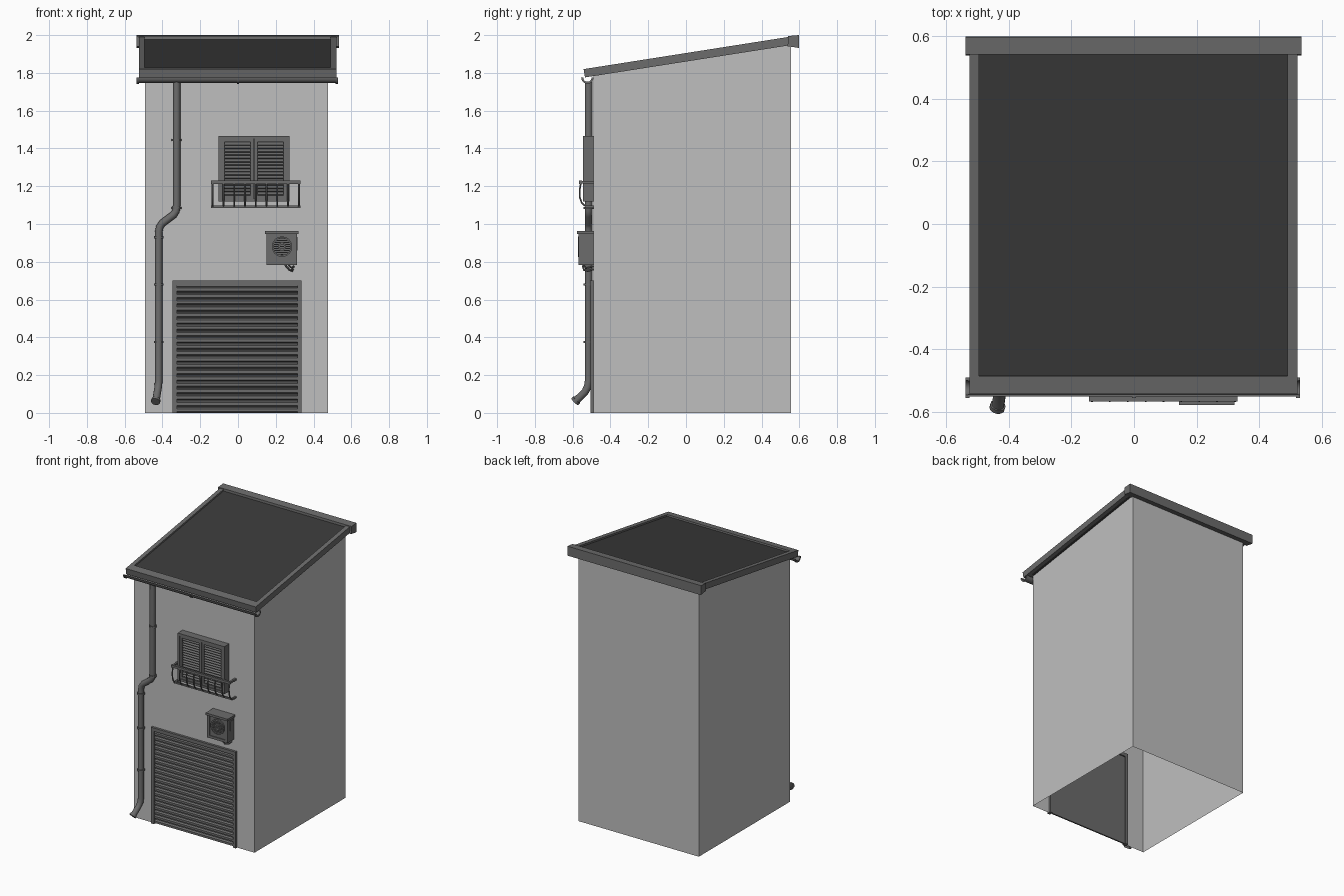
import bpy, bmesh, math
from mathutils import Vector, Matrix

if "Cube" in bpy.data.objects:
    bpy.data.objects.remove(bpy.data.objects["Cube"])


def material(name, v):
    m = bpy.data.materials.new(name)
    m.diffuse_color = (v, v, v, 1)
    m.use_nodes = True
    m.node_tree.nodes["Principled BSDF"].inputs["Base Color"].default_value = m.diffuse_color
    return m


WALL = material("light_grey_plaster", 0.52)
METAL = material("mid_grey_metal", 0.15)
ROOF = material("dark_grey_roofing", 0.043)


def add(name, bm, mat, smooth=False):
    bmesh.ops.recalc_face_normals(bm, faces=bm.faces)
    me = bpy.data.meshes.new(name)
    bm.to_mesh(me)
    bm.free()
    me.materials.append(mat)
    ob = bpy.data.objects.new(name, me)
    bpy.context.collection.objects.link(ob)
    if smooth:
        bpy.ops.object.select_all(action='DESELECT')
        ob.select_set(True)
        bpy.context.view_layer.objects.active = ob
        bpy.ops.object.shade_smooth_by_angle(angle=math.radians(40))
    return ob


def put_box(bm, lo, hi, tilt=0):
    lo, hi = Vector(lo), Vector(hi)
    mtx = (Matrix.Translation((lo + hi) / 2) @ Matrix.Rotation(tilt, 4, 'X')
           @ Matrix.Diagonal((*(hi - lo), 1)))
    bmesh.ops.create_cube(bm, size=1, matrix=mtx)


def boxes(name, spans, mat=METAL):
    bm = bmesh.new()
    for s in spans:
        put_box(bm, *s)
    return add(name, bm, mat)


def prism(name, profile, x0, x1, mat, smooth=False):
    """Extrude a closed (y, z) profile along x."""
    bm = bmesh.new()
    f = bm.faces.new([bm.verts.new((x0, y, z)) for y, z in profile])
    g = bmesh.ops.extrude_face_region(bm, geom=[f])
    bmesh.ops.translate(bm, vec=(x1 - x0, 0, 0),
                        verts=[v for v in g['geom'] if isinstance(v, bmesh.types.BMVert)])
    return add(name, bm, mat, smooth)


def put_tube(bm, pts, r, n=8):
    """Sweep a circle of n sides along a path, with capped ends."""
    pts = [Vector(p) for p in pts]
    rings = []
    for i, p in enumerate(pts):
        d = (pts[min(i + 1, len(pts) - 1)] - pts[max(i - 1, 0)]).normalized()
        ref = Vector((1, 0, 0)) if abs(d.x) < 0.9 else Vector((0, 1, 0))
        u = (ref - d * ref.dot(d)).normalized()
        w = d.cross(u)
        rings.append([bm.verts.new(p + r * (u * math.cos(a) + w * math.sin(a)))
                      for a in (2 * math.pi * k / n for k in range(n))])
    for a, b in zip(rings, rings[1:]):
        for k in range(n):
            bm.faces.new((a[k], a[(k + 1) % n], b[(k + 1) % n], b[k]))
    bm.faces.new(rings[0])
    bm.faces.new(rings[-1])


def tubes(name, items, n=8):
    bm = bmesh.new()
    for pts, r in items:
        put_tube(bm, pts, r, n)
    return add(name, bm, METAL, True)


# Walls: open-bottomed shell with a doorway in the front
XL, XR, YF, YB, ZF, ZB = -0.492, 0.476, -0.49, 0.555, 1.79, 1.95
bm = bmesh.new()
for face in (
    [(XL, YF, 0), (-0.335, YF, 0), (-0.335, YF, 0.685), (0.325, YF, 0.685),
     (0.325, YF, 0), (XR, YF, 0), (XR, YF, ZF), (XL, YF, ZF)],
    [(XR, YF, 0), (XR, YB, 0), (XR, YB, ZB), (XR, YF, ZF)],
    [(XR, YB, 0), (XL, YB, 0), (XL, YB, ZB), (XR, YB, ZB)],
    [(XL, YB, 0), (XL, YF, 0), (XL, YF, ZF), (XL, YB, ZB)],
):
    bm.faces.new([bm.verts.new(p) for p in face])
bmesh.ops.remove_doubles(bm, verts=bm.verts, dist=1e-5)
add("walls", bm, WALL)


# Sloped roof: panel, edge trim and ridge cap
def slab(y0, y1, drop=0.0):
    top = lambda y: 1.82 + 0.157 * (y + 0.542) - drop
    low = lambda y: 1.776 + 0.157 * (y + 0.535)
    return [(y0, top(y0)), (y1, top(y1)), (y1 + 0.007, low(y1 + 0.007)), (y0 + 0.007, low(y0 + 0.007))]


prism("roof_panel", slab(-0.5, 0.55, 0.012), -0.5, 0.495, ROOF)
prism("roof_trim_left", slab(-0.542, 0.55), -0.525, -0.495, METAL)
prism("roof_trim_right", slab(-0.542, 0.55), 0.49, 0.522, METAL)
prism("roof_trim_front", slab(-0.542, -0.485), -0.51, 0.51, METAL)
prism("ridge_cap", [(0.541, 1.995), (0.597, 2.0), (0.598, 1.932), (0.538, 1.941)], -0.538, 0.535, METAL)


# Half-round gutter with end rims
def half_round(r, t):
    arc = [math.pi + math.pi * k / 10 for k in range(11)]
    pts = [(r * math.cos(a), r * math.sin(a)) for a in arc]
    pts += [((r - t) * math.cos(a), (r - t) * math.sin(a)) for a in reversed(arc)]
    return [(-0.522 + y, 1.775 + z) for y, z in pts]


prism("gutter", half_round(0.028, 0.006), -0.53, 0.525, METAL, True)
for side, x in (("left", -0.537), ("middle", -0.006), ("right", 0.517)):
    prism("gutter_rim_" + side, half_round(0.033, 0.01), x, x + 0.012, METAL, True)

# Downpipe with collars and an outward foot
PY = -0.516
tubes("downpipe", [([(-0.325, PY, 1.755), (-0.325, PY, 1.10), (-0.328, PY, 1.07), (-0.34, PY, 1.05),
                     (-0.40, PY, 1.005), (-0.414, PY, 0.985), (-0.42, PY, 0.955), (-0.42, PY, 0.17),
                     (-0.422, -0.52, 0.14), (-0.427, -0.535, 0.11), (-0.435, -0.585, 0.062)], 0.02)], 12)
collars = [([(x, PY, z - 0.006), (x, PY, z + 0.006)], 0.026)
           for x, z in ((-0.325, 1.445), (-0.325, 1.085), (-0.42, 0.93), (-0.42, 0.68), (-0.42, 0.375))]
collars.append([[(-0.434, -0.578, 0.069), (-0.437, -0.588, 0.059)], 0.025])
tubes("downpipe_collars", collars, 12)

# Roller door: ribbed shutter in a thin frame
N, H = 20, 0.672
rib = []
for i in range(N):
    z, s = H * i / N, H / N
    rib += [(-0.487, z), (-0.499, z + 0.2 * s), (-0.499, z + 0.65 * s), (-0.487, z + 0.85 * s)]
rib += [(-0.487, H), (-0.48, H), (-0.48, 0)]
prism("roller_door", rib, -0.33, 0.322, METAL)
boxes("door_frame", [((-0.347, -0.506, 0), (-0.323, -0.475, 0.70)),
                     ((0.315, -0.506, 0), (0.336, -0.475, 0.70)),
                     ((-0.347, -0.507, 0.675), (0.336, -0.475, 0.70))])

# Window frame and louvred shutters
WX0, WX1, WZ0, WZ1, WY = -0.103, 0.272, 1.12, 1.465, -0.546
boxes("window_frame", [((WX0, WY, WZ0), (WX0 + 0.016, YF, WZ1)), ((WX1 - 0.016, WY, WZ0), (WX1, YF, WZ1)),
                       ((WX0, WY, WZ1 - 0.016), (WX1, YF, WZ1)), ((WX0, WY, WZ0), (WX1, YF, WZ0 + 0.016)),
                       ((WX0, -0.51, WZ0), (WX1, YF, WZ1))])
mid = (WX0 + WX1) / 2
for side, x0, x1 in (("left", WX0 + 0.016, mid - 0.002), ("right", mid + 0.002, WX1 - 0.016)):
    z0, z1, y = WZ0 + 0.016, WZ1 - 0.016, -0.54
    spans = [((x0, y, z0), (x0 + 0.016, -0.505, z1)), ((x1 - 0.016, y, z0), (x1, -0.505, z1)),
             ((x0, y, z0), (x1, -0.505, z0 + 0.016)), ((x0, y, z1 - 0.016), (x1, -0.505, z1))]
    for i in range(16):
        z = z0 + 0.025 + i * (z1 - z0 - 0.05) / 15
        spans.append(((x0 + 0.014, -0.537, z - 0.003), (x1 - 0.014, -0.512, z + 0.003), math.radians(35)))
    boxes("shutter_" + side, spans)

# Window guard: top and bottom rails with bowed bars
rail_x = (-0.143, 0.33)
boxes("guard_top_rail", [((rail_x[0], -0.566, 1.213), (rail_x[1], -0.551, 1.23)),
                         ((rail_x[0], -0.56, 1.215), (rail_x[0] + 0.014, YF, 1.228)),
                         ((rail_x[1] - 0.014, -0.56, 1.215), (rail_x[1], YF, 1.228))])
boxes("guard_bottom_rail", [((rail_x[0], -0.536, 1.086), (rail_x[1], -0.524, 1.097)),
                            ((rail_x[0], -0.53, 1.086), (rail_x[0] + 0.012, YF, 1.097)),
                            ((rail_x[1] - 0.012, -0.53, 1.086), (rail_x[1], YF, 1.097))])
bars = []
for i in range(9):
    x = -0.134 + i * 0.057
    bars.append(([(x, -0.556, 1.222), (x, -0.563, 1.18), (x, -0.562, 1.14),
                  (x, -0.552, 1.112), (x, -0.53, 1.092)], 0.005))
tubes("guard_bars", bars, 6)

# Air conditioner: case, lid, corner posts, feet
boxes("ac_case", [((0.155, -0.562, 0.79), (0.308, YF, 0.95)),
                  ((0.143, -0.577, 0.946), (0.32, YF, 0.962)),
                  ((0.15, -0.568, 0.785), (0.17, YF, 0.948)), ((0.292, -0.568, 0.785), (0.312, YF, 0.948)),
                  ((0.15, -0.568, 0.782), (0.312, YF, 0.8))])


# Round fan grille
def ring(bm, r, y, n=24):
    pts = [(r * math.cos(2 * math.pi * k / n), r * math.sin(2 * math.pi * k / n)) for k in range(n)]
    for rr, y0, y1 in ((r, -0.56, y), (r - 0.008, y, -0.56)):
        a, b = ([bm.verts.new((0.233 + px * rr / r, yy, 0.88 + pz * rr / r)) for px, pz in pts]
                for yy in (y0, y1))
        for k in range(n):
            bm.faces.new((a[k], a[(k + 1) % n], b[(k + 1) % n], b[k]))
        if rr == r:
            front = b
        else:
            for k in range(n):
                bm.faces.new((front[k], front[(k + 1) % n], a[(k + 1) % n], a[k]))


bm = bmesh.new()
ring(bm, 0.054, -0.573)
ring(bm, 0.02, -0.573)
add("ac_fan_ring", bm, METAL)
slats = []
for i in range(-4, 5):
    z = i * 0.0105
    w = math.sqrt(0.05 ** 2 - z * z)
    slats.append(((0.233 - w, -0.572, 0.88 + z - 0.0025), (0.233 + w, -0.56, 0.88 + z + 0.0025)))
boxes("ac_fan_slats", slats)

# Air conditioner hoses and side valve
tubes("ac_hoses", [([(0.25, -0.54, 0.79), (0.255, -0.545, 0.775), (0.272, -0.54, 0.757),
                     (0.285, -0.52, 0.752), (0.29, YF, 0.76)], 0.006),
                   ([(0.265, -0.535, 0.80), (0.27, -0.54, 0.78), (0.285, -0.53, 0.767),
                     (0.295, YF, 0.775)], 0.005)], 8)
boxes("ac_valve", [((0.305, -0.54, 0.86), (0.316, -0.505, 0.93))])
